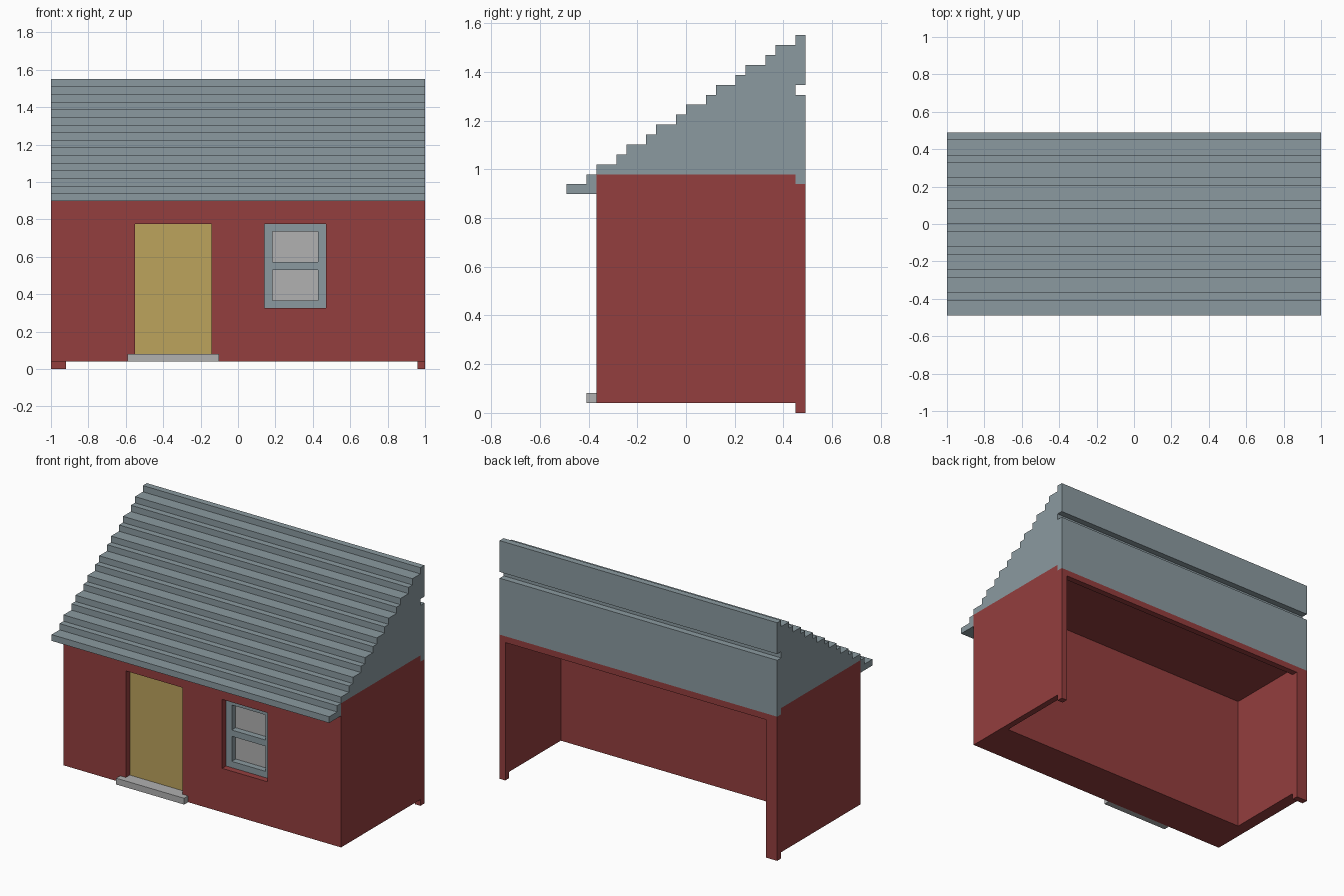
import bpy, bmesh
from mathutils import Vector

cube = bpy.data.objects.get("Cube")
if cube:
    bpy.data.objects.remove(cube, do_unlink=True)

U = 2 / 49  # grid module; x runs 0..49, y -12..12, z 0..38


def material(name, srgb):
    col = [((c / 255 + 0.055) / 1.055) ** 2.4 for c in srgb] + [1]
    m = bpy.data.materials.new(name)
    m.use_nodes = True
    m.diffuse_color = col
    bsdf = next(n for n in m.node_tree.nodes if n.type == 'BSDF_PRINCIPLED')
    bsdf.inputs["Base Color"].default_value = col
    return m


RED = material("brick_red", (148, 62, 62))
SLATE = material("slate_blue_grey", (139, 154, 160))
TAN = material("door_tan", (188, 163, 92))
GREY = material("light_grey", (177, 177, 177))


def place(axis, a, b, d):
    """Module coordinates of profile point (a, b) at depth d along axis."""
    p = {'x': (d, a, b), 'y': (a, d, b), 'z': (a, b, d)}[axis]
    return Vector((p[0] - 24.5, p[1], p[2])) * U


def build(name, mat, prisms):
    """One object from extruded profiles: (axis, points, low, high)."""
    bm = bmesh.new()
    for axis, pts, lo, hi in prisms:
        low = [bm.verts.new(place(axis, a, b, lo)) for a, b in pts]
        high = [bm.verts.new(place(axis, a, b, hi)) for a, b in pts]
        bm.faces.new(low)
        bm.faces.new(high[::-1])
        for i in range(len(pts)):
            j = (i + 1) % len(pts)
            bm.faces.new((low[j], low[i], high[i], high[j]))
    bmesh.ops.recalc_face_normals(bm, faces=bm.faces[:])
    mesh = bpy.data.meshes.new(name)
    bm.to_mesh(mesh)
    bm.free()
    mesh.materials.append(mat)
    obj = bpy.data.objects.new(name, mesh)
    bpy.context.collection.objects.link(obj)
    return obj


def box(x0, x1, y0, y1, z0, z1):
    return ('z', [(x0, y0), (x1, y0), (x1, y1), (x0, y1)], z0, z1)


def cut(target, prism):
    """Carve a box out of the target, then discard the cutter."""
    cutter = build("cutter", RED, [prism])
    cutter.hide_render = True
    mod = target.modifiers.new("opening", 'BOOLEAN')
    mod.operation = 'DIFFERENCE'
    mod.solver = 'EXACT'
    mod.object = cutter
    bpy.context.view_layer.objects.active = target
    bpy.ops.object.modifier_apply(modifier=mod.name)
    bpy.data.objects.remove(cutter, do_unlink=True)


# Walls: deep front, thin sides, open back and bottom
plan = [(0, -9), (49, -9), (49, 11), (48, 11),
        (48, -2), (2, -2), (2, 11), (0, 11)]
walls = build("walls", RED, [('z', plan, 1, 23)])
cut(walls, box(11, 21, -10, -7.8, 1.8, 19))    # door recess
cut(walls, box(28, 36, -10, -6.8, 8, 19))      # window recess
build("ceiling", RED, [box(0, 49, -9, 11, 23, 24)])

# Back frame: two posts to the ground and a lintel
build("back_frame", RED, [('y', [(0, 0), (2, 0), (2, 22), (48, 22), (48, 0),
                                 (49, 0), (49, 23), (0, 23)], 11, 12)])

# Roof: stepped slope with eaves and a groove along the back
profile = [(-12, 22), (-9, 22), (-9, 24), (11, 24), (11, 23), (12, 23),
           (12, 32), (11, 32), (11, 33), (12, 33), (12, 38)]
step_ys = [-12] + [y + k for y in range(-10, 10, 3) for k in (0, 1)] + [11]
for i in range(len(step_ys) - 1, 0, -1):
    profile += [(step_ys[i], 23 + i), (step_ys[i], 22 + i)]
profile.append((-12, 23))
build("stepped_roof", SLATE, [('x', profile, 0, 49)])

# Door and doorstep
build("door", TAN, [box(11, 21, -8, -7.8, 2, 19)])
build("doorstep", GREY, [box(10, 22, -10, -9, 1, 2),
                         box(11, 21, -9, -7.8, 1.8, 2)])

# Window: stiles, rails and a recessed pane
frame = [box(x, x + 1, -8, -6.8, 8, 19) for x in (28, 35)]
frame += [box(29, 35, -8, -6.8, z, z + 1) for z in (8, 13, 18)]
build("window_frame", SLATE, frame)
build("window_panes", GREY, [box(29, 35, -7, -6.8, z, z + 4) for z in (9, 14)])
